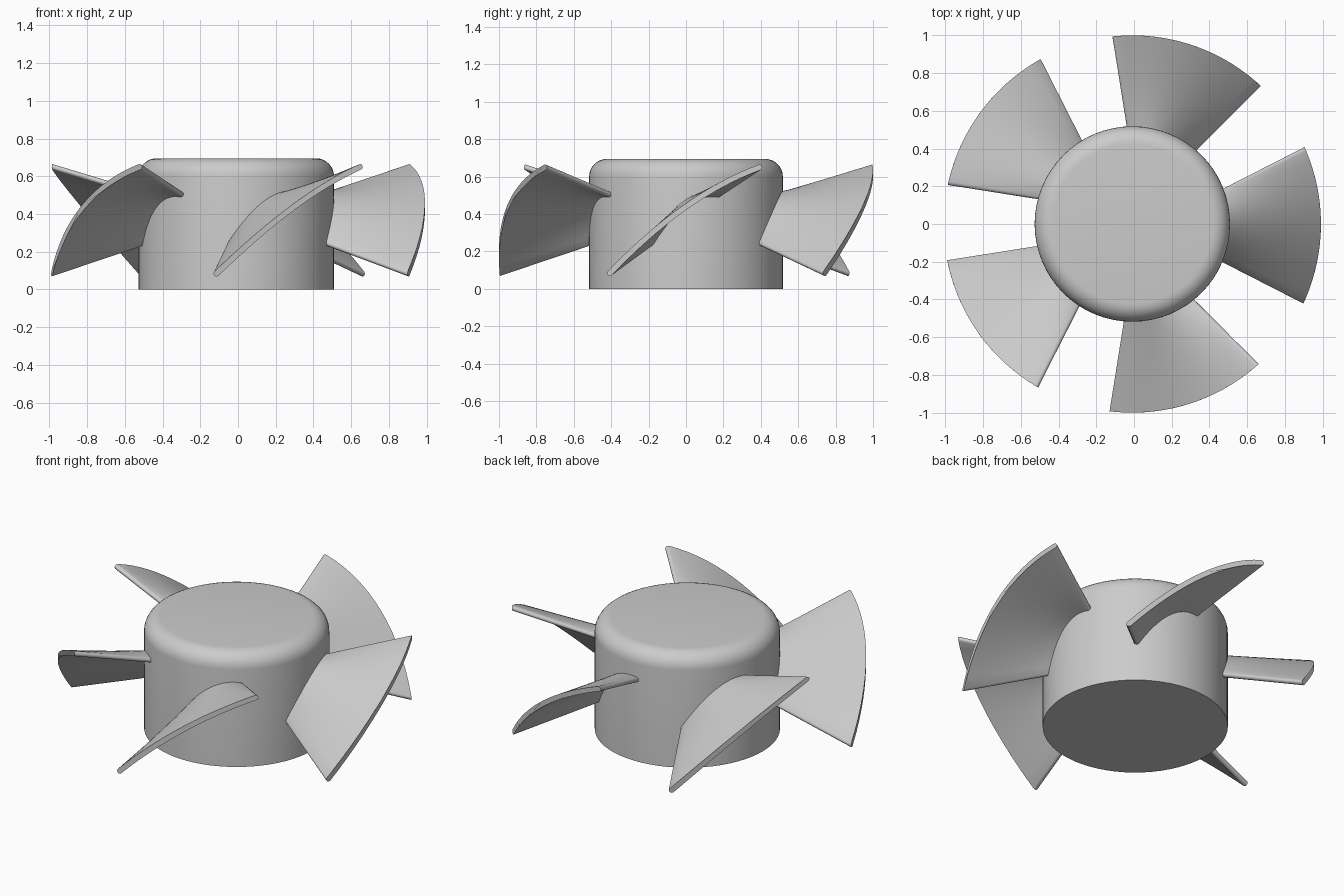
import bpy, bmesh, math

cube = bpy.data.objects.get("Cube")
if cube:
    bpy.data.objects.remove(cube, do_unlink=True)

CENTRE_X = -0.009
HUB_R, HUB_H, ROUND = 0.518, 0.695, 0.095
TIP_R, ROOT_R = 1.0, 0.46
BLADES, HALF_THICK = 5, 0.015

grey = bpy.data.materials.new("plain_grey")
grey.use_nodes = True
colour = (0.6, 0.6, 0.6, 1)
grey.diffuse_color = colour
grey.node_tree.nodes["Principled BSDF"].inputs["Base Color"].default_value = colour


def finish(bm, name, angle):
    bmesh.ops.recalc_face_normals(bm, faces=bm.faces[:])
    mesh = bpy.data.meshes.new(name)
    bm.to_mesh(mesh)
    bm.free()
    mesh.materials.append(grey)
    obj = bpy.data.objects.new(name, mesh)
    bpy.context.collection.objects.link(obj)
    obj.location.x = CENTRE_X
    bpy.ops.object.select_all(action='DESELECT')
    obj.select_set(True)
    bpy.context.view_layer.objects.active = obj
    bpy.ops.object.shade_smooth_by_angle(angle=math.radians(angle))
    return obj


def loft(bm, rings):
    """Skin closed rings of points and cap both ends."""
    rows = [[bm.verts.new(p) for p in ring] for ring in rings]
    n = len(rows[0])
    for a, b in zip(rows, rows[1:]):
        for i in range(n):
            j = (i + 1) % n
            bm.faces.new((a[i], a[j], b[j], b[i]))
    bm.faces.new(rows[0])
    bm.faces.new(rows[-1])


# Hub: straight drum with a rounded top rim
profile = [(HUB_R, 0)]
for i in range(9):
    a = math.pi / 2 * i / 8
    profile.append((HUB_R - ROUND + ROUND * math.cos(a),
                    HUB_H - ROUND + ROUND * math.sin(a)))
SIDES = 64
bm = bmesh.new()
loft(bm, [[(r * math.cos(math.tau * k / SIDES), r * math.sin(math.tau * k / SIDES), z)
           for k in range(SIDES)] for r, z in profile])
finish(bm, "hub", 30)


# Blade: arched, pitched section with round edges, widening towards the tip
def blade_section(r, steps=16, cap=6):
    f = (r - HUB_R) / (TIP_R - HUB_R)
    half_w = 0.18 + 0.22 * f
    half_h = 0.13 + 0.153 * f
    mid_z = 0.375 - 0.008 * f
    bump = 0.08 - 0.012 * f

    def point(t):
        return half_w * t - 0.007, mid_z + half_h * t + bump * (1 - t * t)

    def offset(t, turn):
        # Step away from the camber line, turned from its normal
        a = math.atan2(half_h - 2 * bump * t, half_w) + math.pi / 2 + turn
        y, z = point(t)
        y += HALF_THICK * math.cos(a)
        z += HALF_THICK * math.sin(a)
        return math.sqrt(r * r - y * y), y, z

    ts = [-1 + 2 * i / steps for i in range(steps + 1)]
    ring = [offset(t, 0) for t in ts]
    ring += [offset(1, -math.pi * i / cap) for i in range(1, cap)]
    ring += [offset(t, math.pi) for t in reversed(ts)]
    ring += [offset(-1, math.pi - math.pi * i / cap) for i in range(1, cap)]
    return ring


bm = bmesh.new()
loft(bm, [blade_section(ROOT_R + (TIP_R - ROOT_R) * i / 6) for i in range(7)])
blade = finish(bm, "blade_1", 40)

# Repeat the blade around the hub
for i in range(1, BLADES):
    copy = bpy.data.objects.new(f"blade_{i + 1}", blade.data)
    copy.location = blade.location
    copy.rotation_euler.z = math.tau * i / BLADES
    bpy.context.collection.objects.link(copy)
